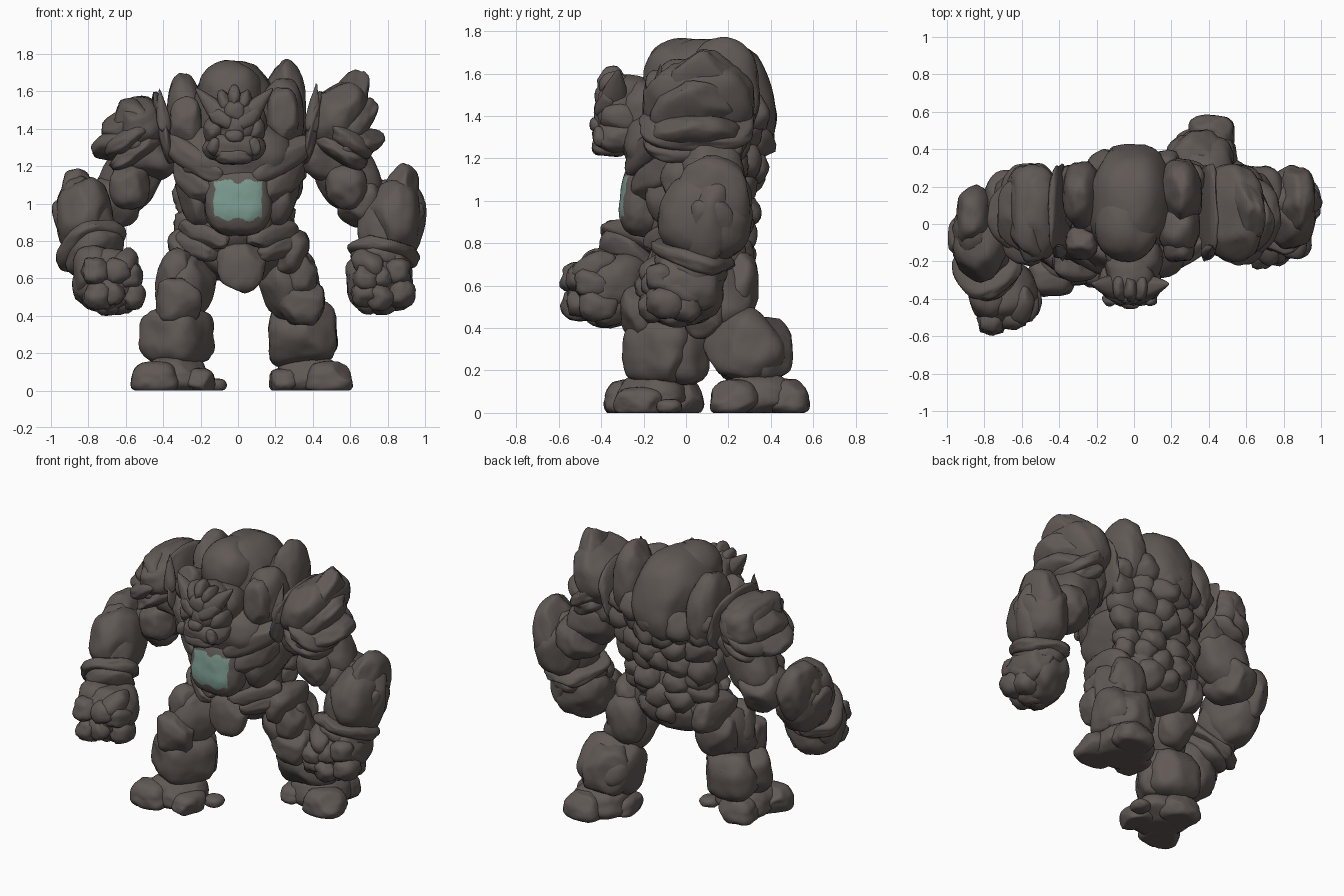
import bpy, bmesh, math, random
from mathutils import Vector, Euler, noise

cube = bpy.data.objects.get("Cube")
if cube:
    bpy.data.objects.remove(cube, do_unlink=True)
random.seed(7)


def material(name, rgb):
    m = bpy.data.materials.new(name)
    m.use_nodes = True
    m.diffuse_color = (*rgb, 1)
    m.node_tree.nodes["Principled BSDF"].inputs["Base Color"].default_value = (*rgb, 1)
    return m


STONE = material("dark stone", (0.118, 0.1, 0.092))
JADE = material("pale jade", (0.19, 0.315, 0.265))


def rock(name, at, half, rot=(0, 0, 0), box=2.6, taper=0.0, chips=7, rough=0.06, detail=4):
    """Chipped, slightly noisy boulder; positive taper narrows the top, negative the bottom."""
    bm = bmesh.new()
    bmesh.ops.create_icosphere(bm, subdivisions=detail, radius=1)
    cuts = [(Vector([random.uniform(-1, 1) for _ in "xyz"]).normalized(),
             random.uniform(0.84, 0.98)) for _ in range(chips)]
    seed = Vector([random.uniform(0, 50) for _ in "xyz"])
    turn = rot if hasattr(rot, "to_matrix") else Euler([math.radians(a) for a in rot])
    spin = turn.to_matrix()
    for v in bm.verts:
        p = v.co / sum(abs(c) ** box for c in v.co) ** (1 / box)
        for d, h in cuts:
            over = p.dot(d) - h
            if over > 0:
                p -= d * over * 0.85
        p *= 1 + rough * noise.noise(p * 1.8 + seed) + rough * 0.5 * noise.noise(p * 4 + seed)
        s = 1 - taper * (p.z + 1) / 2 if taper > 0 else 1 + taper * (1 - p.z) / 2
        v.co = spin @ Vector((p.x * half[0] * s, p.y * half[1] * s, p.z * half[2])) + Vector(at)
    mesh = bpy.data.meshes.new(name)
    bm.to_mesh(mesh)
    bm.free()
    mesh.materials.append(STONE)
    mesh.shade_smooth()
    ob = bpy.data.objects.new(name, mesh)
    bpy.context.collection.objects.link(ob)
    return ob


def limb(name, a, b, rx, ry=None, grow=0.0, **kw):
    """Boulder stretched from point a to point b."""
    a, b = Vector(a), Vector(b)
    d = b - a
    return rock(name, (a + b) / 2, (rx, ry or rx, d.length / 2 + grow),
                d.to_track_quat("Z", "Y"), **kw)


# Torso
rock("chest_core", (0, 0.06, 1.22), (0.38, 0.29, 0.4), taper=-0.35)
rock("upper_back_dome", (-0.02, 0.11, 1.46), (0.25, 0.33, 0.3), (6, 0, 0), box=2.5, taper=0.15, chips=5, rough=0.04)
rock("dome_crown", (-0.04, 0.0, 1.59), (0.17, 0.2, 0.175), box=2.3, chips=4, rough=0.04)
rock("left_back_hump", (0.25, 0.17, 1.54), (0.135, 0.21, 0.235), (-6, 0, 0), box=2.4, taper=0.3, chips=5)
rock("left_hump_front", (0.24, 0.0, 1.46), (0.11, 0.16, 0.21))
rock("right_back_hump", (-0.28, 0.15, 1.45), (0.115, 0.2, 0.24), (0, -4, 0), box=2.4, taper=0.2, chips=5)
rock("left_collar_rock", (0.24, -0.12, 1.47), (0.085, 0.09, 0.15))
rock("right_collar_rock", (-0.28, -0.1, 1.43), (0.085, 0.09, 0.14))
rock("upper_chest", (0, -0.1, 1.24), (0.3, 0.19, 0.2), (15, 0, 0))
rock("abdomen", (0, 0.06, 0.9), (0.25, 0.24, 0.22))
rock("pelvis", (0, 0.09, 0.74), (0.27, 0.2, 0.16))
rock("groin_plate", (0.015, -0.12, 0.655), (0.145, 0.08, 0.135), (-8, 0, 0), taper=-0.25, chips=3)
for s, side in ((1, "left"), (-1, "right")):
    limb(side + "_chest_band", (s * 0.38, -0.1, 1.33), (s * 0.1, -0.25, 1.15), 0.06, 0.07, 0.03)
    limb(side + "_rib_band", (s * 0.32, -0.08, 1.19), (s * 0.14, -0.22, 1.04), 0.06, 0.08, 0.03)
    rock(side + "_flank", (s * 0.225, 0.02, 1.03), (0.09, 0.21, 0.17), (0, s * 18, 0))
    limb(side + "_belt_upper", (s * 0.29, 0.0, 0.87), (s * 0.08, -0.17, 0.8), 0.055, 0.06, 0.03)
    limb(side + "_belt_lower", (s * 0.32, 0.03, 0.81), (s * 0.13, -0.13, 0.73), 0.06, 0.06, 0.02)
    rock(side + "_hip_plate", (s * 0.28, 0.1, 0.74), (0.09, 0.18, 0.13), (0, s * 20, 0))

# Belly plate with its jade patch
plate = rock("belly_plate", (0, -0.19, 1.02), (0.18, 0.12, 0.19), (-8, 0, 0),
             box=2.8, chips=0, rough=0.03, detail=6)
plate.data.materials.append(JADE)
for f in plate.data.polygons:
    c = f.center
    wob = 0.012 * noise.noise(c * 22)
    dip = 0.011 * math.cos(c.x * 55)
    if abs(c.x) < 0.126 + wob and abs(c.z - 1.02) < 0.102 + wob - dip and c.y < -0.2:
        f.material_index = 1

# Boulders crowding the back
for row in range(7):
    z = 0.76 + row * 0.105
    n = 4 + row % 2 + (row > 3)
    for i in range(n):
        u = (i - (n - 1) / 2) / ((n - 1) / 2)
        x = u * (0.21 + 0.014 * row) + random.uniform(-0.03, 0.03)
        y = 0.235 + 0.017 * row - 0.09 * u * u + random.uniform(-0.015, 0.015)
        r = random.uniform(0.08, 0.115)
        rock("back_boulder", (x, y, z + random.uniform(-0.03, 0.03)), (r, 0.08, r * 0.9),
             [random.uniform(-30, 30) for _ in "xyz"], rough=0.12, detail=3)

# Head: skull, face, horns and crest
rock("neck", (-0.01, -0.18, 1.41), (0.16, 0.14, 0.16))
rock("skull", (-0.02, -0.28, 1.44), (0.14, 0.14, 0.15), chips=4)
rock("muzzle", (-0.02, -0.35, 1.38), (0.085, 0.09, 0.11), (15, 0, 0), taper=0.2, chips=4)
rock("nose", (-0.02, -0.42, 1.36), (0.05, 0.035, 0.035), detail=3)
rock("jaw", (-0.02, -0.31, 1.3), (0.165, 0.13, 0.08), chips=4)
rock("chin", (-0.02, -0.36, 1.255), (0.1, 0.085, 0.05), chips=3)
for s, side in ((1, "left"), (-1, "right")):
    x = -0.02
    limb(side + "_brow", (x + s * 0.13, -0.36, 1.49), (x + s * 0.02, -0.41, 1.42), 0.035, 0.045, 0.01, detail=3)
    limb(side + "_horn", (x + s * 0.05, -0.34, 1.45), (x + s * 0.2, -0.32, 1.61), 0.09, 0.075, 0.01, taper=0.85, chips=2, detail=3)
    limb(side + "_tusk", (x + s * 0.12, -0.39, 1.26), (x + s * 0.1, -0.42, 1.35), 0.04, taper=0.3, detail=3)
    rock(side + "_cheek", (x + s * 0.11, -0.31, 1.39), (0.055, 0.09, 0.07), detail=3)
    rock(side + "_crest_side", (x + s * 0.055, -0.34, 1.55), (0.042, 0.08, 0.06), (0, s * 15, 0), taper=0.3, detail=3)
rock("crest_middle", (-0.02, -0.35, 1.57), (0.042, 0.08, 0.065), taper=0.3, detail=3)
rock("crest_front", (-0.02, -0.38, 1.49), (0.06, 0.05, 0.06), detail=3)


def shoulder(side, s, lift):
    """Layered stone pad with a standing inner collar."""
    rock(side + "_pad_collar", (s * 0.4, 0.06, 1.4), (0.035, 0.26, 0.2), (0, s * 12, 0), chips=4)
    limb(side + "_collar_spike", (s * 0.39, -0.16, 1.38), (s * 0.42, -0.12, 1.61 + lift / 3), 0.05, 0.045, taper=0.8)
    rock(side + "_pad_dome", (s * 0.53, 0.06, 1.42 + lift / 2), (0.14, 0.26, 0.15 + lift / 2), (0, s * 25, 0), chips=5)
    rock(side + "_pad_rim", (s * 0.57, 0.05, 1.35), (0.17, 0.27, 0.07), (0, s * 32, 0), chips=4)
    rock(side + "_pad_rim_lower", (s * 0.55, 0.05, 1.28), (0.16, 0.25, 0.06), (0, s * 32, 0), chips=4)
    rock(side + "_shoulder_ball", (s * 0.47, 0.07, 1.27), (0.15, 0.17, 0.15))


def fist(side, s, at, yaw):
    """Clenched hand: palm block, uneven fingers and thumb."""
    at = Vector(at)
    turn = Euler((0, 0, yaw)).to_matrix()
    rock(side + "_palm", at, (0.175, 0.18, 0.17), (0, 0, math.degrees(yaw)), rough=0.1)
    rock(side + "_hand_back", at + turn @ Vector((s * 0.07, 0.02, 0.04)), (0.11, 0.16, 0.15))
    for i in range(3):
        u = (i - 1) * 0.095
        for label, p, r in (("knuckle", (u, -0.12, 0.03), 0.073), ("finger", (u, -0.11, -0.07), 0.075),
                            ("fingertip", (u * 0.9, -0.02, -0.1), 0.075)):
            q = Vector(p) + Vector([random.uniform(-0.02, 0.02) for _ in "xyz"])
            rock(f"{side}_{label}", at + turn @ q, (r, r * 1.2, r), chips=5, rough=0.15, detail=3)
    a, b = turn @ Vector((-s * 0.11, -0.05, 0.13)), turn @ Vector((-s * 0.03, -0.17, 0.06))
    limb(side + "_thumb", at + a, at + b, 0.065, grow=0.03, detail=3)


def arm(side, s, elbow, top, wrist, hand, yaw):
    """Upper arm, heavy forearm boulder, cuff and fist."""
    limb(side + "_upper_arm", (s * 0.5, 0.09, 1.28), elbow, 0.15, 0.16, 0.04)
    rock(side + "_biceps", (s * 0.58, 0.0, 1.09), (0.11, 0.12, 0.12))
    rock(side + "_elbow", elbow, (0.14, 0.17, 0.14))
    t, w, h = Vector(top), Vector(wrist), Vector(hand)
    rock(side + "_forearm_crag", t + Vector((0, 0, -0.03)), (0.115, 0.2, 0.18), (0, s * 8, 0), taper=0.25)
    rock(side + "_forearm", t.lerp(w, 0.45), (0.15, 0.22, 0.2), (-25 * (t.y - w.y) / 0.2, 0, 0), box=2.4)
    limb(side + "_lower_forearm", t, w, 0.14, 0.18, 0.06)
    rock(side + "_elbow_spur", t.lerp(w, 0.55) + Vector((s * 0.1, 0.03, 0)), (0.06, 0.12, 0.13), (0, s * 20, 0))
    d = (h - w).normalized()
    limb(side + "_cuff", w - d * 0.03, w + d * 0.05, 0.175, 0.19, 0.02, box=3, chips=5)
    limb(side + "_inner_cuff", w, w + d * 0.12, 0.15, 0.17, 0.02, chips=3)
    fist(side, s, hand, yaw)


shoulder("left", 1, 0.1)
shoulder("right", -1, 0.0)
# Broad jagged plates rising from the left pad, flared plates on the right
limb("left_pad_peak", (0.5, 0.07, 1.36), (0.66, 0.09, 1.71), 0.25, 0.12, box=3, taper=0.45)
limb("left_pad_mid_plate", (0.52, 0.03, 1.32), (0.73, 0.04, 1.55), 0.25, 0.11, box=3, taper=0.5)
limb("left_pad_low_plate", (0.5, 0.04, 1.28), (0.78, 0.05, 1.36), 0.27, 0.1, box=3, taper=0.45)
rock("right_pad_crown", (-0.55, 0.07, 1.42), (0.13, 0.25, 0.14), (0, 10, 0), box=3)
limb("right_pad_mid_plate", (-0.47, 0.06, 1.46), (-0.72, 0.06, 1.36), 0.25, 0.12, box=3, taper=0.35)
limb("right_pad_low_plate", (-0.48, 0.05, 1.36), (-0.78, 0.05, 1.28), 0.26, 0.12, box=3, taper=0.5)

arm("left", 1, (0.67, 0.14, 1.01), (0.87, 0.13, 1.06), (0.78, 0.04, 0.75), (0.755, -0.01, 0.585), 0.1)
arm("right", -1, (-0.66, 0.12, 1.01), (-0.85, 0.03, 1.04), (-0.79, -0.22, 0.78), (-0.7, -0.35, 0.59), 0.3)


def leg(side, s, hip, knee, ankle, foot):
    """Thigh stones, knee block, armoured shin and broad foot."""
    hip, knee, ankle, foot = map(Vector, (hip, knee, ankle, foot))
    limb(side + "_thigh", hip, knee, 0.14, 0.16, 0.05)
    rock(side + "_thigh_plate", hip.lerp(knee, 0.4) + Vector((s * 0.06, -0.06, 0.02)), (0.1, 0.1, 0.14), (0, s * -20, 0))
    rock(side + "_thigh_back", hip.lerp(knee, 0.4) + Vector((0, 0.09, 0)), (0.13, 0.11, 0.16))
    rock(side + "_knee", knee + Vector((0, -0.1, 0.04)), (0.125, 0.1, 0.12), box=3.2)
    limb(side + "_shin", knee + Vector((0, 0.01, -0.02)), ankle, 0.185, 0.175, 0.03, box=3.6, taper=-0.05, chips=4)
    rock(side + "_calf", knee.lerp(ankle, 0.6) + Vector((0, 0.06, 0.01)), (0.17, 0.15, 0.16), box=3)
    rock(side + "_foot", foot, (0.19, 0.18, 0.1), box=3, taper=0.2, chips=3)
    rock(side + "_outer_toe", foot + Vector((s * 0.11, -0.11, -0.015)), (0.14, 0.13, 0.085), box=3.2, taper=0.25, chips=2)
    rock(side + "_inner_toe", foot + Vector((s * -0.13, -0.06, -0.03)), (0.09, 0.13, 0.065), box=3, taper=0.2, chips=3)
    rock(side + "_heel", foot + Vector((s * 0.04, 0.145, -0.01)), (0.14, 0.11, 0.085), box=3, taper=0.3, chips=2)


leg("left", 1, (0.22, 0.11, 0.72), (0.34, 0.19, 0.43), (0.35, 0.36, 0.19), (0.375, 0.34, 0.085))
leg("right", -1, (-0.24, 0.02, 0.7), (-0.32, -0.11, 0.44), (-0.335, -0.09, 0.17), (-0.335, -0.16, 0.085))
rock("loose_toe", (-0.12, -0.08, 0.03), (0.06, 0.06, 0.035), chips=3, detail=3)

# Flatten everything resting on the ground
for ob in bpy.context.collection.objects:
    if ob.type == "MESH" and any(k in ob.name for k in ("foot", "toe", "heel")):
        for v in ob.data.vertices:
            v.co.z = max(v.co.z, 0.0)
